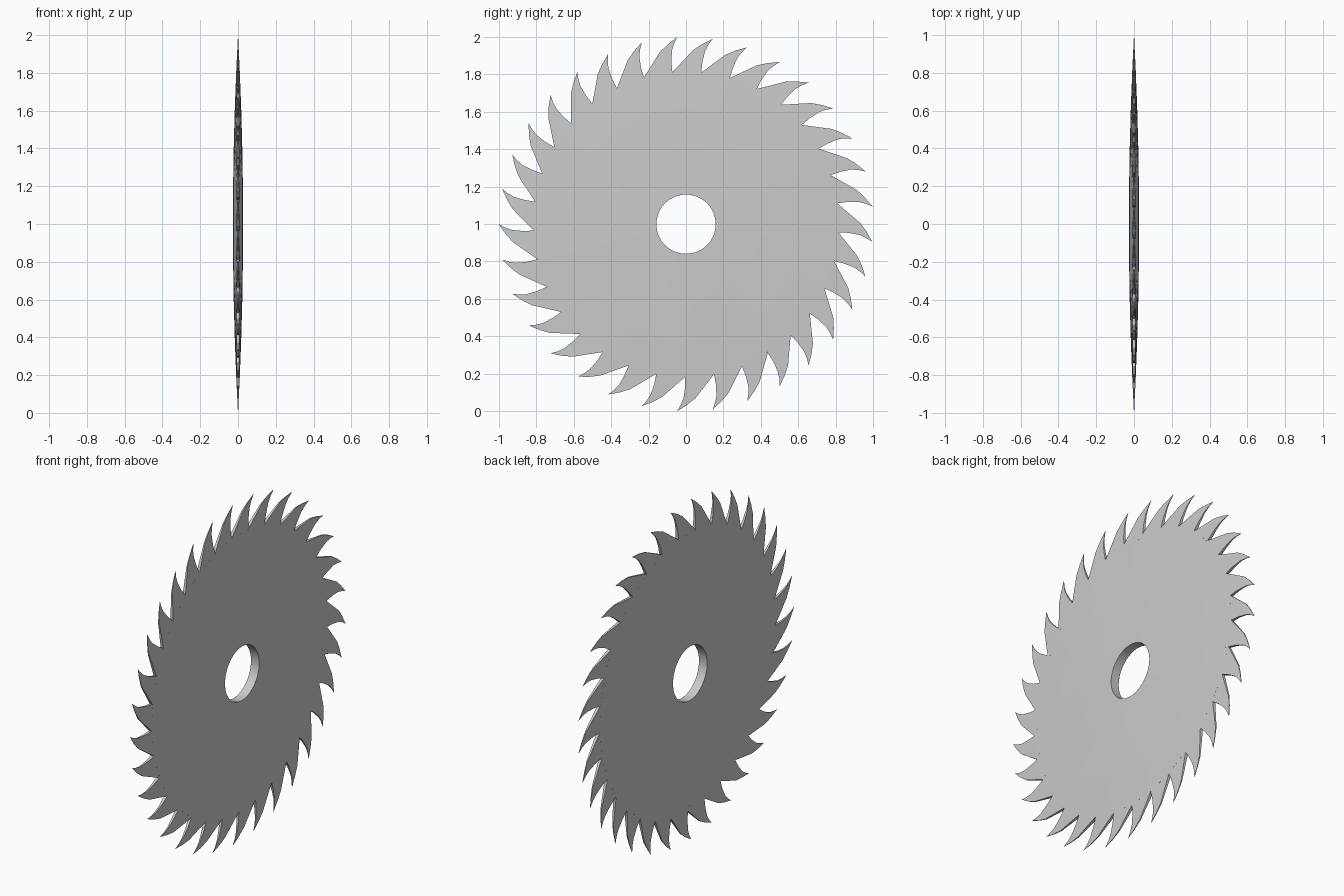
import bpy, bmesh
from math import sin, cos, pi, radians

if "Cube" in bpy.data.objects:
    bpy.data.objects.remove(bpy.data.objects["Cube"])

TEETH = 33
PITCH = 2 * pi / TEETH
CZ = 0.999


def half_thick(r):
    return max(0.0008, 0.0272 * (1 - r ** 2))


def point(r, a, side):
    return (side * half_thick(r), r * cos(a), CZ + r * sin(a))


def finish(bm, name):
    bmesh.ops.recalc_face_normals(bm, faces=bm.faces)
    mesh = bpy.data.meshes.new(name)
    bm.to_mesh(mesh)
    bm.free()
    obj = bpy.data.objects.new(name, mesh)
    bpy.context.collection.objects.link(obj)
    return obj


# Blade disc: lens-shaped ring with the arbor hole, revolved around x
SEG = 2 * TEETH
bm = bmesh.new()
section = [(r, 1) for r in (0.158, 0.4, 0.62, 0.81)]
section += [(r, -1) for r, _ in reversed(section)]
rings = [[bm.verts.new(point(r, radians(2.4) + pi + 2 * pi * i / SEG, s)) for i in range(SEG)]
         for r, s in section]
for k, ring in enumerate(rings):
    nxt = rings[(k + 1) % len(rings)]
    for i in range(SEG):
        j = (i + 1) % SEG
        bm.faces.new((ring[i], ring[j], nxt[j], nxt[i]))
disc = finish(bm, "blade_disc")

# Hooked teeth: (radius, back edge angle, front edge angle) measured from the tip
rows = [(0.79, 13.3, 2.4), (0.815, 13.3, 2.4), (0.87, 9.4, 2.4), (0.93, 5.9, 1.9), (0.965, 3.1, 1.1)]
bm = bmesh.new()
for t in range(TEETH):
    tip_a = pi - t * PITCH
    levels = []
    for r, back, front in rows:
        levels.append([bm.verts.new(point(r, tip_a + radians(a), s))
                       for a, s in ((back, 1), (front, 1), (front, -1), (back, -1))])
    tip = [bm.verts.new(point(1.0, tip_a, s)) for s in (1, -1)]
    bm.faces.new(levels[0])
    for lo, hi in zip(levels, levels[1:]):
        for i in range(4):
            j = (i + 1) % 4
            bm.faces.new((lo[i], lo[j], hi[j], hi[i]))
    a, b, c, d = levels[-1]
    bm.faces.new((a, b, tip[0]))
    bm.faces.new((c, d, tip[1]))
    bm.faces.new((b, c, tip[1], tip[0]))
    bm.faces.new((d, a, tip[0], tip[1]))
teeth = finish(bm, "saw_teeth")
